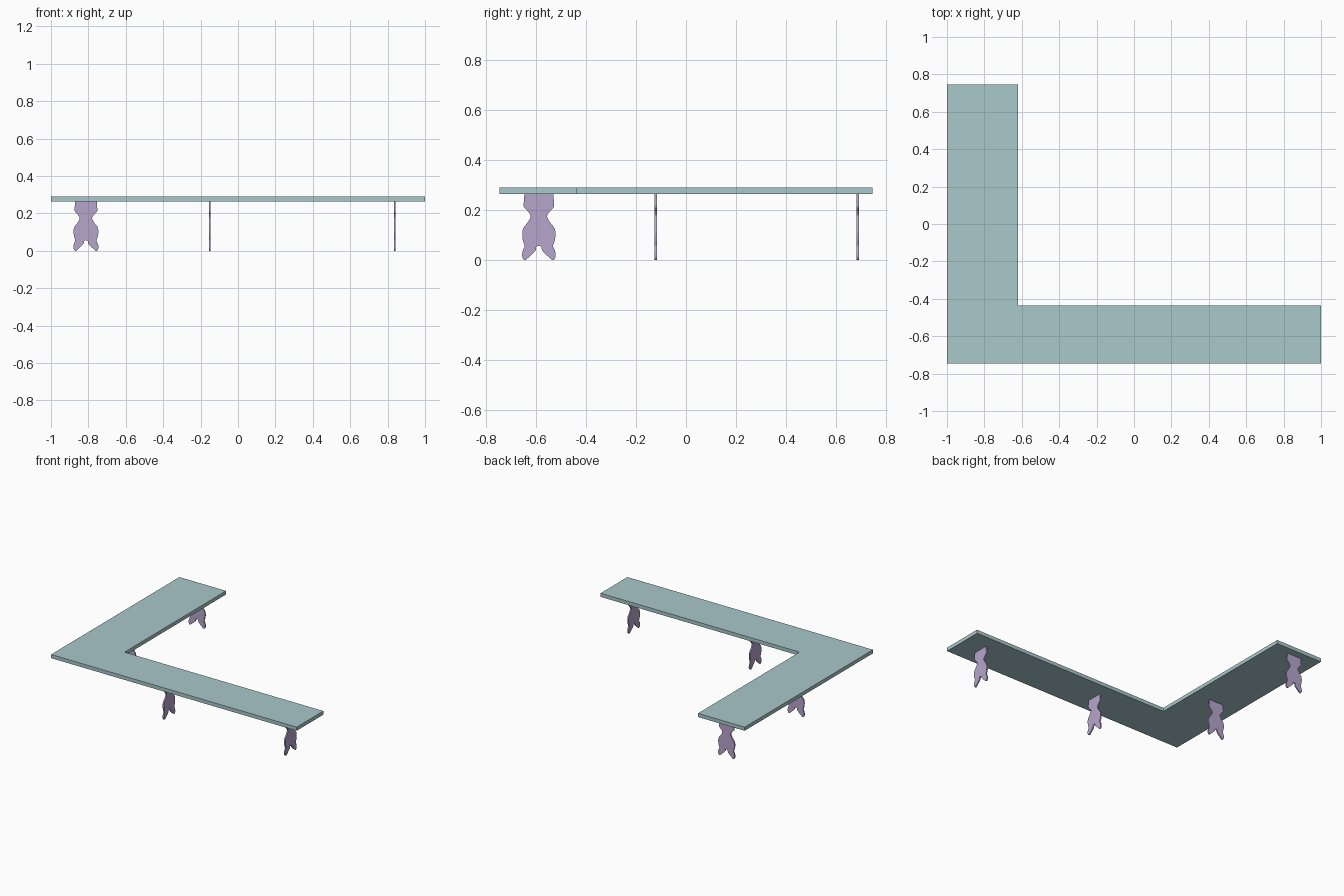
import bpy, bmesh
from mathutils import Vector

if "Cube" in bpy.data.objects:
    bpy.data.objects.remove(bpy.data.objects["Cube"])


def material(name, color):
    m = bpy.data.materials.new(name)
    m.diffuse_color = color
    m.use_nodes = True
    m.node_tree.nodes["Principled BSDF"].inputs["Base Color"].default_value = m.diffuse_color
    return m


def extruded(name, points, depth, mat):
    """Fill a flat XY outline and extrude it along +Z."""
    bm = bmesh.new()
    face = bm.faces.new([bm.verts.new((x, y, 0)) for x, y in points])
    out = bmesh.ops.extrude_face_region(bm, geom=[face])
    moved = [v for v in out["geom"] if isinstance(v, bmesh.types.BMVert)]
    bmesh.ops.translate(bm, verts=moved, vec=(0, 0, depth))
    bmesh.ops.recalc_face_normals(bm, faces=bm.faces)
    mesh = bpy.data.meshes.new(name)
    bm.to_mesh(mesh)
    bm.free()
    mesh.materials.append(mat)
    ob = bpy.data.objects.new(name, mesh)
    bpy.context.collection.objects.link(ob)
    return ob


def smooth_curve(pts, steps=5):
    """Catmull-Rom interpolation through an open list of points."""
    p = [Vector(q) for q in pts]
    p = [p[0]] + p + [p[-1]]
    res = []
    for i in range(1, len(p) - 2):
        a, b, c, d = p[i - 1:i + 3]
        for s in range(steps):
            t = s / steps
            res.append(0.5 * (2 * b + (c - a) * t + (2 * a - 5 * b + 4 * c - d) * t * t
                              + (3 * b - a - 3 * c + d) * t ** 3))
    res.append(p[-1])
    return [tuple(q) for q in res]


teal = material("teal_top", (0.40, 0.58, 0.59, 1))
purple = material("purple_leg", (0.47, 0.38, 0.60, 1))

# L-shaped top
TOP, UNDER = 0.29, 0.263
outline = [(-1, -0.746), (1, -0.746), (1, -0.435), (-0.62, -0.435), (-0.62, 0.746), (-1, 0.746)]
top = extruded("bench_top", outline, TOP - UNDER, teal)
top.location.z = UNDER

# Wavy leg panel: half outline from top edge down to the notch, then mirrored
half = smooth_curve([(0.058, UNDER), (0.060, 0.235), (0.060, 0.212), (0.046, 0.196),
                     (0.033, 0.175), (0.045, 0.150), (0.063, 0.125), (0.066, 0.098),
                     (0.063, 0.075), (0.057, 0.055), (0.064, 0.038), (0.067, 0.018),
                     (0.062, 0.003), (0.053, 0.0), (0.043, 0.008), (0.028, 0.022),
                     (0.013, 0.038), (0.010, 0.052), (0.0, 0.057)])
leg_outline = half + [(-x, z) for x, z in reversed(half[:-1])]
THICK = 0.01


def leg(name, x, y, along_x):
    ob = extruded(name, leg_outline, THICK, purple)
    for v in ob.data.vertices:
        a, z, d = v.co.x, v.co.y, v.co.z - THICK / 2
        v.co = (a, -d, z) if along_x else (d, a, z)
    ob.location = (x, y, 0)
    bpy.context.view_layer.objects.active = ob
    bpy.ops.object.select_all(action='DESELECT')
    ob.select_set(True)
    bpy.ops.object.shade_smooth_by_angle()


# Legs under the side arm, then under the front arm
for i, y in enumerate((-0.121, 0.687)):
    leg(f"side_arm_leg_{i + 1}", -0.813, y, True)
for i, x in enumerate((-0.151, 0.838)):
    leg(f"front_arm_leg_{i + 1}", x, -0.588, False)
